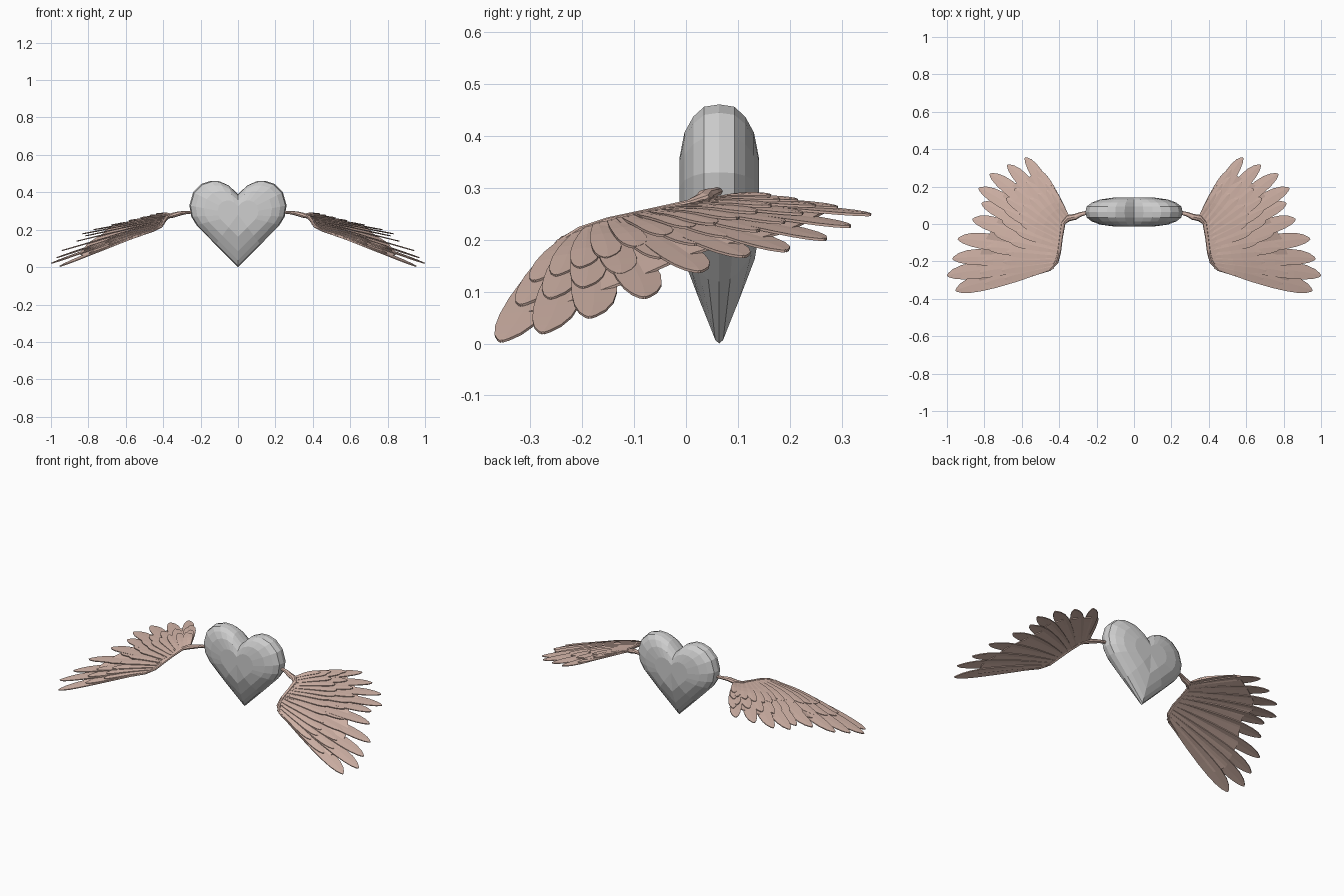
import bpy, bmesh, math
from mathutils import Vector

if "Cube" in bpy.data.objects:
    bpy.data.objects.remove(bpy.data.objects["Cube"])


def material(name, rgb):
    m = bpy.data.materials.new(name)
    m.diffuse_color = (*rgb, 1)
    m.use_nodes = True
    m.node_tree.nodes["Principled BSDF"].inputs["Base Color"].default_value = m.diffuse_color
    return m


SILVER = material("silver_grey", (0.62, 0.62, 0.62))
BLUSH = material("dusty_pink", (0.68, 0.48, 0.41))


def finish(bm, name, mat):
    bmesh.ops.recalc_face_normals(bm, faces=bm.faces)
    me = bpy.data.meshes.new(name)
    bm.to_mesh(me)
    bm.free()
    me.materials.append(mat)
    ob = bpy.data.objects.new(name, me)
    bpy.context.collection.objects.link(ob)
    return ob


# Heart: shrinking copies of one outline stepped out to the front and back
half = [(0, .39), (.05, .437), (.10, .459), (.145, .461), (.195, .445), (.24, .40),
        (.26, .33), (.25, .27), (.222, .225), (.12, .12), (0, 0)]
outline = half + [(-x, z) for x, z in half[-2:0:-1]]
CZ, CY = .28, .064
steps = [(.42, .077), (.70, .067), (.87, .050), (.975, .029)]
layers = [(s, -d) for s, d in steps] + [(s, d) for s, d in reversed(steps)]
bm = bmesh.new()
rings = []
for s, d in layers:
    ring = []
    for x, z in outline:
        zz = CZ + (z - CZ) * s
        # the body thins toward the bottom point
        thin = min(1, (.018 + .31 * zz) / .077)
        ring.append(bm.verts.new((x * s, CY + d * thin, zz)))
    rings.append(ring)
# full-size rim between the two halves
rings.insert(4, [bm.verts.new((x, CY, z)) for x, z in outline])
n = len(outline)
for a, b in zip(rings, rings[1:]):
    for i in range(n):
        j = (i + 1) % n
        bm.faces.new((a[i], a[j], b[j], b[i]))
for ring, d in ((rings[0], -.077), (rings[-1], .077)):
    c = bm.verts.new((0, CY + d, CZ))
    for i in range(n):
        bm.faces.new((ring[i], ring[(i + 1) % n], c))
finish(bm, "heart", SILVER)

# Wing layout: feather roots run along the arm, tips fan from front to back
ROOT_PATH = [Vector(p) for p in ((.432, -.225, .206), (.408, -.17, .230), (.396, -.09, .249),
                                 (.388, -.02, .263), (.352, .035, .277))]
TIPS = [Vector(p) for p in (
    (.955, -.345, .004), (1.0, -.265, .02), (.97, -.175, .05), (.94, -.07, .088),
    (.86, .035, .138), (.81, .12, .167), (.825, .20, .178), (.765, .275, .20),
    (.67, .322, .225), (.575, .36, .248), (.515, .295, .262))]


def sample(path, u):
    """Point at fraction u along a list of points."""
    f = max(0, min(u, 1)) * (len(path) - 1)
    i = min(int(f), len(path) - 2)
    return path[i].lerp(path[i + 1], f - i)


def wing_point(u, t):
    """Point on the wing: u front to back, t root to tip."""
    p = sample(ROOT_PATH, u).lerp(sample(TIPS, u), t)
    p.z += .004 * math.sin(math.pi * t)
    return p


# Half width along a feather, and how far its end bends forward
WIDTHS = [(0, .32, 0), (.2, .62, 0), (.4, .86, 0), (.6, 1, 0), (.75, 1, 0), (.86, .86, .04),
          (.94, .58, .12), (.985, .25, .2), (1, .05, .24)]


def add_feather(bm, u, reach, width, lift):
    root, tip = wing_point(u, 0), wing_point(u, reach)
    side = (tip - root).cross(Vector((0, 0, 1))).normalized()
    rows = []
    for t, w, bend in WIDTHS:
        mid = wing_point(u, t * reach) + Vector((0, 0, lift * min(1, t * 2)))
        mid += side * bend * width
        edge = side * (width * w)
        roll = Vector((0, 0, .003 * w))
        rows.append([bm.verts.new(p) for p in
                     (mid + edge - roll, mid + Vector((0, 0, .001)), mid - edge + roll)])
    for a, b in zip(rows, rows[1:]):
        for k in range(2):
            bm.faces.new((a[k], a[k + 1], b[k + 1], b[k]))


def thicken_and_mirror(ob, thickness):
    mod = ob.modifiers.new("thickness", 'SOLIDIFY')
    mod.thickness, mod.offset = thickness, 0
    ob.modifiers.new("other_side", 'MIRROR')


# Three overlapping rows of feathers: name, count, reach, half width, lift
for name, count, reach, width, lift in (("flight_feathers", 11, 1.0, .045, 0),
                                        ("middle_feathers", 12, .70, .036, .006),
                                        ("short_feathers", 13, .50, .029, .011)):
    bm = bmesh.new()
    for i in range(count):
        u = i / (count - 1)
        add_feather(bm, u, reach, width * (1 - .15 * u - .3 * u ** 6), lift)
    thicken_and_mirror(finish(bm, name, BLUSH), .005)

# Skin under the feathers closes the gaps between the quills
bm = bmesh.new()
grid = [[bm.verts.new(wing_point(i / 20, t) - Vector((0, 0, .002)))
         for t in (0, .2, .4, .6, .74)] for i in range(21)]
for a, b in zip(grid, grid[1:]):
    for k in range(4):
        bm.faces.new((a[k], a[k + 1], b[k + 1], b[k]))
thicken_and_mirror(finish(bm, "wing_skin", BLUSH), .005)

# Arm: tapered eight-sided tube from the heart along the front edge of the wing
arm = [((.245, .062, .294), .010), ((.285, .052, .291), .012), ((.315, .038, .286), .016),
       ((.35, .032, .277), .018), ((.378, .005, .268), .012), ((.39, -.07, .253), .010),
       ((.400, -.15, .236), .010), ((.415, -.205, .217), .011), ((.45, -.243, .196), .008),
       ((.55, -.278, .158), .003)]
pts = [Vector(p) for p, _ in arm]
bm = bmesh.new()
rings = []
for i, (p, r) in enumerate(arm):
    along = (pts[min(i + 1, len(pts) - 1)] - pts[max(i - 1, 0)]).normalized()
    across = along.cross(Vector((0, 0, 1))).normalized()
    up = across.cross(along)
    rings.append([bm.verts.new(pts[i] + (across * math.cos(a) + up * math.sin(a) * .75) * r)
                  for a in (k * math.tau / 8 for k in range(8))])
for a, b in zip(rings, rings[1:]):
    for k in range(8):
        bm.faces.new((a[k], a[(k + 1) % 8], b[(k + 1) % 8], b[k]))
bm.faces.new(rings[0])
bm.faces.new(rings[-1])
finish(bm, "wing_arm", BLUSH).modifiers.new("other_side", 'MIRROR')
